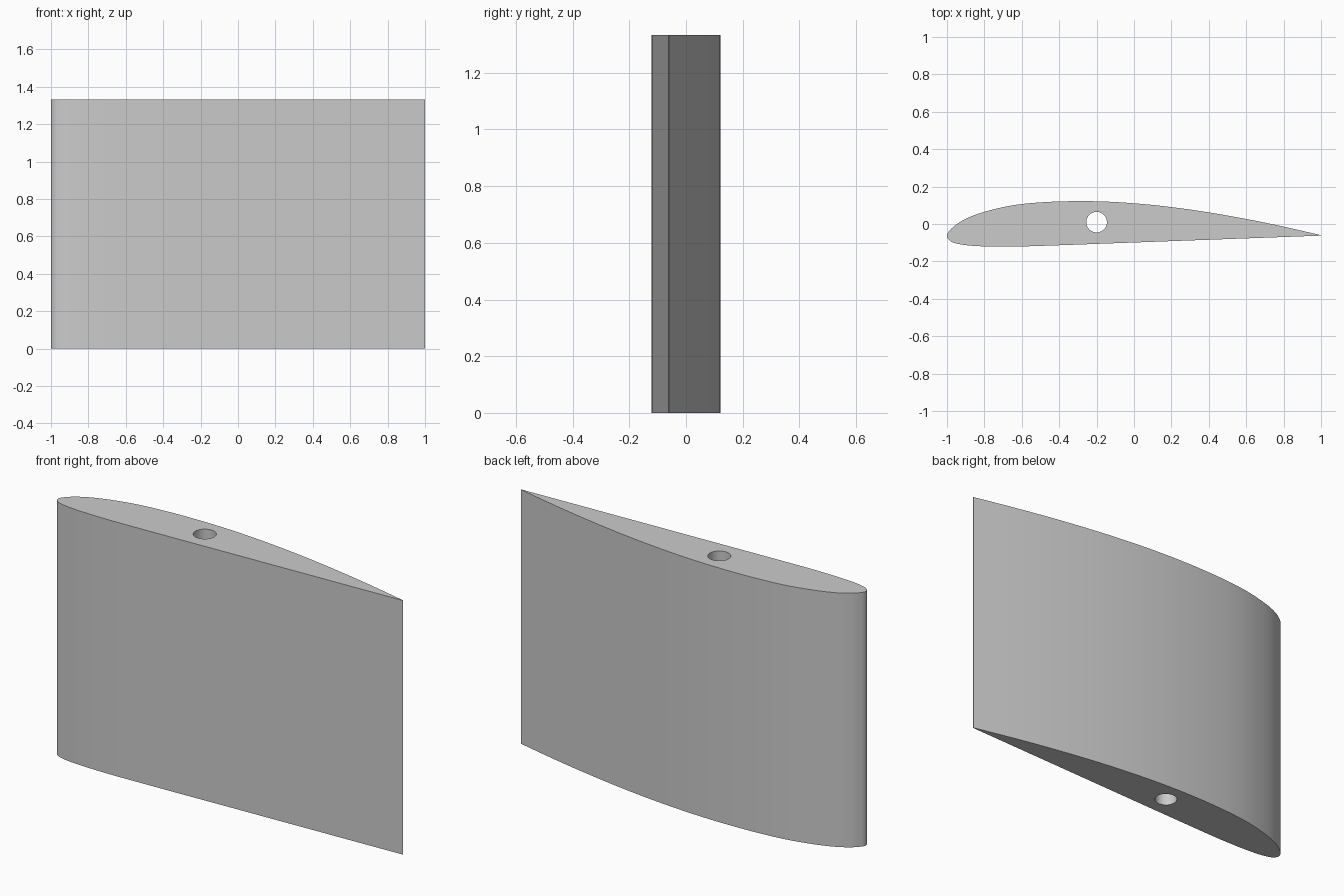
import bpy
import bmesh
import math
from mathutils import Vector
from mathutils.geometry import interpolate_bezier

CHORD = 2.0
SPAN = 1.333
LEADING_Y = -0.061

cube = bpy.data.objects.get("Cube")
if cube:
    bpy.data.objects.remove(cube, do_unlink=True)

# Section as chord percentages: trailing edge, over the upper side, back underneath
SECTION = [
    (100, .06), (88, 2.78), (76, 5.13), (64, 7.05), (52, 8.42), (40, 9.12),
    (28, 9.0), (18, 8.11), (10, 6.3), (5, 4.43), (2, 2.54), (.8, 1.37),
    (.2, .58), (0, -.1), (.2, -.78), (.8, -1.43), (2, -2.03), (5, -2.6),
    (10, -2.94), (18, -3.0), (30, -2.63), (45, -2.08), (70, -1.16), (100, -.06),
]


def smooth_outline(points, steps):
    """Open curve that passes through every point."""
    padded = [points[0]] + points + [points[-1]]
    outline = []
    for before, start, end, after in zip(padded, padded[1:], padded[2:], padded[3:]):
        handle_a = start + (end - before) / 6
        handle_b = end - (after - start) / 6
        outline += interpolate_bezier(start, handle_a, handle_b, end, steps + 1)[:-1]
    return outline + [points[-1]]


def circle(centre, radius, sides):
    angles = [math.tau * i / sides for i in range(sides)]
    return [centre + radius * Vector((math.cos(a), math.sin(a), 0)) for a in angles]


def add_loop(bm, points):
    verts = [bm.verts.new(p) for p in points]
    return [bm.edges.new((a, b)) for a, b in zip(verts, verts[1:] + verts[:1])]


def make_material(name, colour):
    mat = bpy.data.materials.new(name)
    mat.use_nodes = True
    mat.diffuse_color = colour
    mat.node_tree.nodes["Principled BSDF"].inputs["Base Color"].default_value = colour
    return mat


# Wing outline and spar hole
control = [Vector((CHORD * (x / 100 - 0.5), CHORD * y / 100 + LEADING_Y, 0))
           for x, y in SECTION]
bm = bmesh.new()
edges = add_loop(bm, smooth_outline(control, 4))
edges += add_loop(bm, circle(Vector((-0.2, 0.01, 0)), 0.055, 40))

# Fill the section around the hole, then raise it to the full span
bmesh.ops.triangle_fill(bm, edges=edges, use_beauty=True)
raised = bmesh.ops.extrude_face_region(bm, geom=bm.faces[:], use_keep_orig=True)
top = [v for v in raised["geom"] if isinstance(v, bmesh.types.BMVert)]
bmesh.ops.translate(bm, verts=top, vec=(0, 0, SPAN))
bmesh.ops.recalc_face_normals(bm, faces=bm.faces[:])

mesh = bpy.data.meshes.new("wing_section")
bm.to_mesh(mesh)
bm.free()
mesh.materials.append(make_material("plain grey", (0.6, 0.6, 0.6, 1)))
wing = bpy.data.objects.new("wing_section", mesh)
bpy.context.collection.objects.link(wing)

# Smooth skin with crisp rims
bpy.context.view_layer.objects.active = wing
wing.select_set(True)
bpy.ops.object.shade_smooth_by_angle(angle=math.radians(30))
